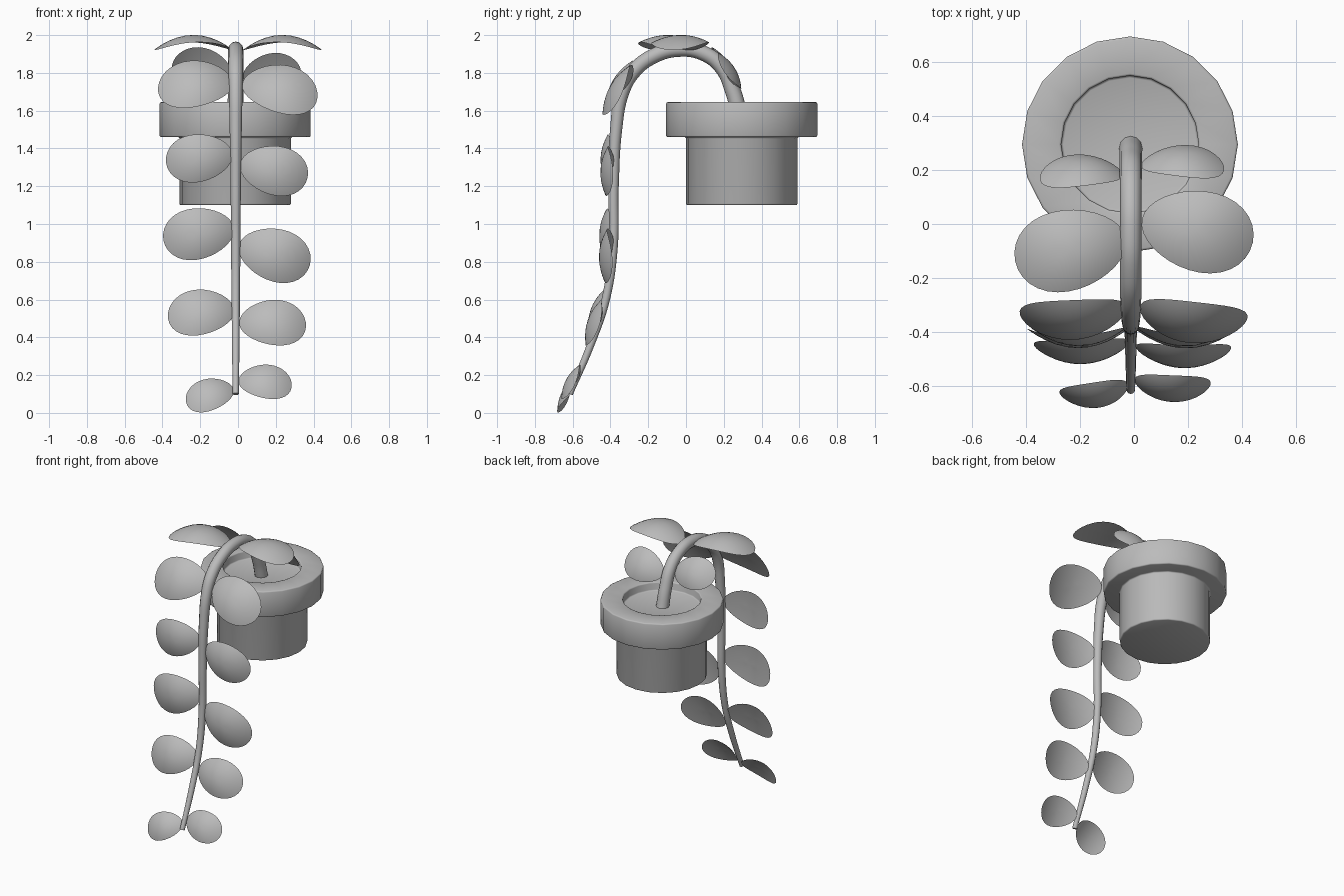
import bpy, bmesh
from math import sin, cos, pi, radians
from mathutils import Vector

cube = bpy.data.objects.get("Cube")
if cube:
    bpy.data.objects.remove(cube, do_unlink=True)

grey = bpy.data.materials.new("plain_grey")
grey.use_nodes = True
tone = (0.5, 0.5, 0.5, 1)
grey.diffuse_color = tone
grey.node_tree.nodes["Principled BSDF"].inputs["Base Color"].default_value = tone


def finish(name, bm, angle):
    """Turn a bmesh into a smooth object that keeps sharp edges."""
    bmesh.ops.recalc_face_normals(bm, faces=bm.faces)
    mesh = bpy.data.meshes.new(name)
    bm.to_mesh(mesh)
    bm.free()
    mesh.materials.append(grey)
    mesh.shade_smooth()
    mesh.set_sharp_from_angle(angle=radians(angle))
    obj = bpy.data.objects.new(name, mesh)
    bpy.context.collection.objects.link(obj)
    return obj


def lathe(name, profile, centre, sides=20, bevel=0.008):
    """Spin a (radius, height) profile about a vertical axis."""
    bm = bmesh.new()
    verts = [bm.verts.new((r, 0, z)) for r, z in profile]
    edges = [bm.edges.new(pair) for pair in zip(verts, verts[1:])]
    bmesh.ops.spin(bm, geom=verts + edges, cent=(0, 0, 0), axis=(0, 0, 1),
                   angle=2 * pi, steps=sides, use_duplicate=False)
    bmesh.ops.remove_doubles(bm, verts=bm.verts, dist=0.0005)
    bmesh.ops.recalc_face_normals(bm, faces=bm.faces)
    rims = [e for e in bm.edges if e.is_manifold and e.calc_face_angle() > 1]
    bmesh.ops.bevel(bm, geom=rims, offset=bevel, segments=2, profile=0.5,
                    affect='EDGES', clamp_overlap=True)
    obj = finish(name, bm, 50)
    obj.location = centre
    return obj


def leaf(name, side, centre, facing, droop, length):
    """Egg-shaped cupped leaf; facing 0 looks forward, 90 looks up."""
    a, t = radians(facing), radians(droop)
    normal = Vector((0, -cos(a), sin(a)))
    along = Vector((0, sin(a), cos(a)))
    out = Vector((side, 0, 0))
    u_axis = out * cos(t) - along * sin(t)
    v_axis = out * sin(t) + along * cos(t)
    half, width = length / 2, length * 0.355
    rings, segs = 7, 32
    bm = bmesh.new()

    def point(r, th, dome):
        u = r * cos(th)
        v = r * sin(th) * (1 + 0.13 * u)
        w = length * (dome * (1 - r * r) - 0.10 * u * u)
        return bm.verts.new(Vector(centre) + u_axis * (u * half)
                            + v_axis * (v * width) + normal * w)

    def ring(r, dome):
        return [point(r, 2 * pi * i / segs, dome) for i in range(segs)]

    # Front dome and shallower back share the outer rim
    rim = ring(1, 0)
    for dome in (0.09, 0.01):
        outer = rim
        for k in range(rings - 1, 0, -1):
            inner = ring(sin(pi / 2 * k / rings), dome)
            for i in range(segs):
                j = (i + 1) % segs
                bm.faces.new((outer[i], outer[j], inner[j], inner[i]))
            outer = inner
        tip = point(0, 0, dome)
        for i in range(segs):
            bm.faces.new((outer[i], outer[(i + 1) % segs], tip))
    return finish(name, bm, 60)


# Pot with a wide collar and recessed soil
lathe("pot", [(0, 1.10), (0.295, 1.10), (0.295, 1.46), (0.40, 1.46),
              (0.40, 1.645), (0.255, 1.645), (0.255, 1.585), (0, 1.585)],
      (-0.015, 0.295, 0))

# Arching, tapering stem: (y, z, radius)
path = [(0.285, 1.57, 0.043), (0.25, 1.70, 0.042), (0.19, 1.83, 0.041),
        (0.09, 1.905, 0.04), (-0.04, 1.925, 0.04), (-0.17, 1.89, 0.04),
        (-0.275, 1.81, 0.039), (-0.335, 1.70, 0.036), (-0.37, 1.50, 0.032),
        (-0.383, 1.20, 0.027), (-0.386, 0.88, 0.025), (-0.425, 0.60, 0.022),
        (-0.505, 0.36, 0.02), (-0.615, 0.10, 0.016)]
curve = bpy.data.curves.new("stem", 'CURVE')
curve.dimensions = '3D'
curve.bevel_depth = 1
curve.bevel_resolution = 4
curve.resolution_u = 8
curve.use_fill_caps = True
curve.materials.append(grey)
spline = curve.splines.new('BEZIER')
spline.bezier_points.add(len(path) - 1)
for p, (y, z, r) in zip(spline.bezier_points, path):
    p.co = (-0.012, y, z)
    p.radius = r
    p.handle_left_type = p.handle_right_type = 'AUTO'
bpy.context.collection.objects.link(bpy.data.objects.new("stem", curve))

# Leaf pairs from the pot to the stem tip:
# facing, then (x, y, z, droop, length) for the right and left leaf
pairs = [
    (148, (-0.195, 0.20, 1.84, 8, 0.31), (0.18, 0.235, 1.81, 8, 0.31)),
    (90, (-0.235, -0.095, 1.963, 12, 0.42), (0.235, -0.025, 1.963, 12, 0.42)),
    (31, (-0.225, -0.355, 1.745, 10, 0.40), (0.22, -0.365, 1.72, 18, 0.41)),
    (3, (-0.205, -0.42, 1.35, 8, 0.355), (0.19, -0.42, 1.285, 12, 0.365)),
    (3, (-0.208, -0.425, 0.95, 10, 0.38), (0.193, -0.425, 0.838, 17, 0.39)),
    (19, (-0.195, -0.475, 0.535, 9, 0.355), (0.183, -0.49, 0.48, 5, 0.355)),
    (29, (-0.148, -0.635, 0.10, 23, 0.265), (0.143, -0.61, 0.168, 10, 0.285)),
]
for n, (facing, *both) in enumerate(pairs, 1):
    for side, label, (x, y, z, droop, length) in zip((-1, 1), ("right", "left"), both):
        leaf(f"leaf_{label}_{n}", side, (x, y, z), facing, droop, length)
